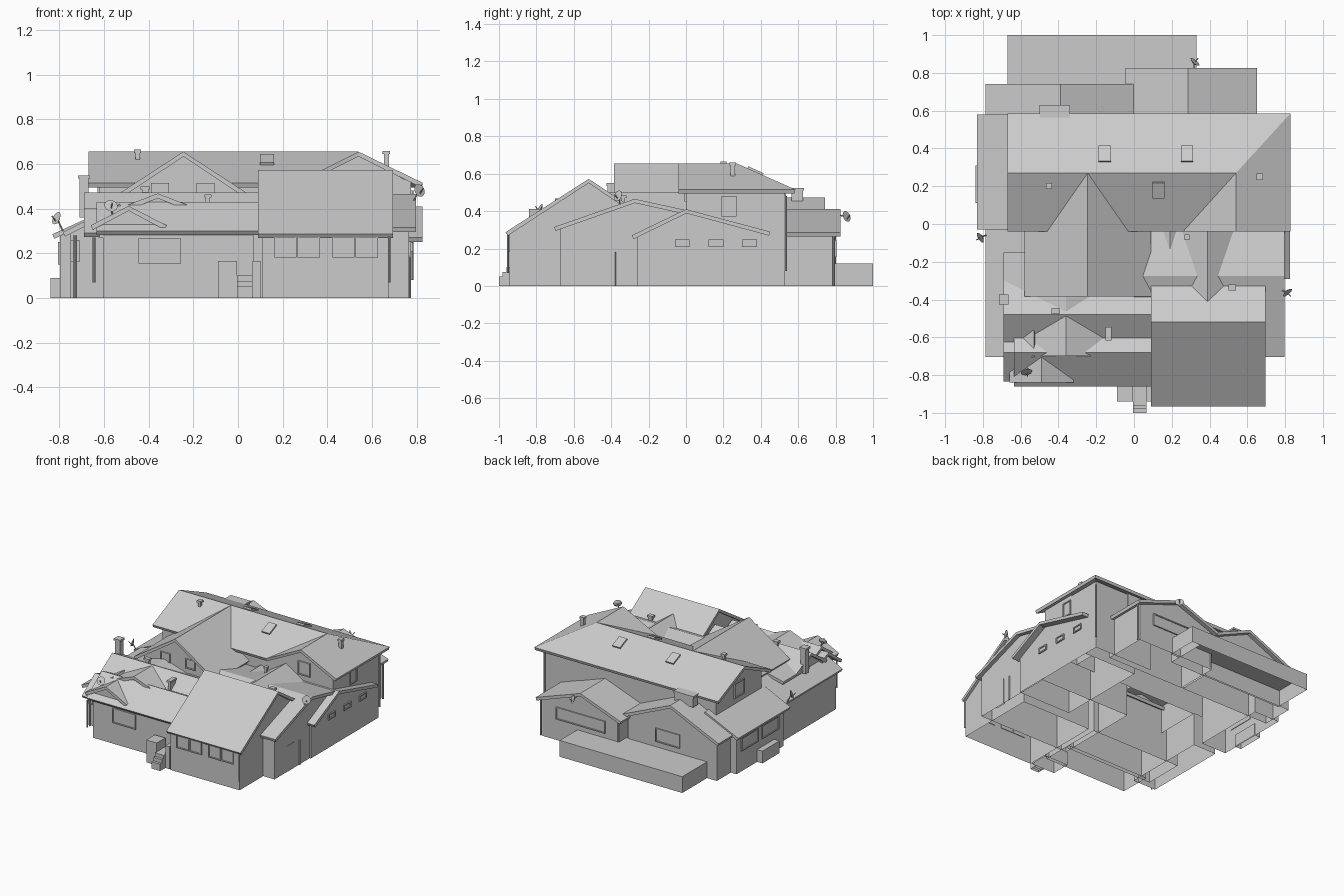
import bpy, bmesh, math
from mathutils import Vector, Matrix

if "Cube" in bpy.data.objects:
    bpy.data.objects.remove(bpy.data.objects["Cube"])

T = 0.022  # roof thickness


def mesh(name, verts, faces, thick=0.0):
    me = bpy.data.meshes.new(name)
    me.from_pydata([Vector(v) for v in verts], [], faces)
    ob = bpy.data.objects.new(name, me)
    bpy.context.collection.objects.link(ob)
    if thick:
        bm = bmesh.new()
        bm.from_mesh(me)
        bm.normal_update()
        for f in bm.faces:
            if f.normal.z < 0:
                f.normal_flip()
        bm.to_mesh(me)
        bm.free()
        s = ob.modifiers.new("thickness", 'SOLIDIFY')
        s.thickness, s.offset = thick, -1
    return ob


def box(name, x0, x1, y0, y1, z0, z1):
    """Box; those standing on the ground have no bottom, like the house walls."""
    v = [(x, y, z) for z in (z0, z1) for x, y in ((x0, y0), (x1, y0), (x1, y1), (x0, y1))]
    f = [(4, 5, 6, 7), (0, 1, 5, 4), (1, 2, 6, 5), (2, 3, 7, 6), (3, 0, 4, 7)]
    return mesh(name, v, f + ([(3, 2, 1, 0)] if z0 else []))


def place(axis, along, u, z):
    return (along, u, z) if axis == 'x' else (u, along, z)


def roof(name, axis, prof, a, b):
    """Sheet following a (u, z) profile, swept from a to b along the axis."""
    n = len(prof)
    v = [place(axis, e, u, z) for e in (a, b) for u, z in prof]
    return mesh(name, v, [(i, i + 1, n + i + 1, n + i) for i in range(n - 1)], T)


def height(prof, u):
    for (u0, z0), (u1, z1) in zip(prof, prof[1:]):
        if u0 <= u <= u1:
            return z0 + (z1 - z0) * (u - u0) / (u1 - u0)


def walls(name, axis, prof, a, b, z0=0.0, inset=0.035):
    """Open-bottomed walls whose tops follow the roof profile."""
    lo, hi = prof[0][0] + inset, prof[-1][0] - inset
    us = [lo] + [u for u, z in prof[1:-1]] + [hi]
    p = [(lo, z0)] + [(u, height(prof, u) - T * .6) for u in us] + [(hi, z0)]
    n = len(p)
    v = [place(axis, e, u, z) for e in (a, b) for u, z in p]
    return mesh(name, v, [tuple(range(n)), tuple(range(2 * n - 1, n - 1, -1)),
                          (0, n, n + 1, 1), (n - 2, 2 * n - 2, 2 * n - 1, n - 1)])


def wing(name, axis, prof, a, b, z0=0.0, inset=0.035, end=0.03):
    roof(name + "_roof", axis, prof, a, b)
    walls(name + "_walls", axis, prof, a + end, b - end, z0, inset)


# main upper storey roof with hipped right end and front gable
mesh("main_roof", [(-.67, .27, .655), (.54, .27, .655), (-.67, .585, .515), (.828, .585, .515),
                   (.828, -.04, .515), (.54, -.04, .655), (.26, -.04, .515), (-.67, -.04, .515)],
     [(0, 1, 3, 2), (1, 5, 4, 3), (0, 7, 6, 1), (1, 6, 5)], T)
main = [(-.04, .515), (.27, .655), (.58, .515)]
walls("upper_walls", 'x', main, -.62, .5, .2, .045)
walls("upper_front_gable_walls", 'y', [(.26, .515), (.54, .655), (.825, .515)], 0, .27, .2, .05)
mesh("upper_right_walls", [(x, y, z) for z in (.0, .51) for x, y in ((.775, 0), (.775, .53), (.3, .53))],
     [(0, 1, 4, 3), (1, 2, 5, 4)])

# large front gable of the upper storey
cg = [(-.58, .437), (-.245, .655), (.09, .437)]
mesh("centre_gable_roof", [(u, -.385, z) for u, z in cg] + [(-.58, 0, .437), (-.245, .27, .655), (.09, 0, .437)],
     [(0, 1, 4, 3), (1, 2, 5, 4)], T)
walls("centre_gable_walls", 'y', cg, -.345, .0, .2, .06)

# projecting front right block
wing("front_block", 'x', [(-.965, .287), (-.52, .572), (-.32, .44)], .09, .695, 0, .02, .02)

# right hand wings
wing("right_wing", 'x', [(-.705, .315), (-.275, .465), (0, .405)], .0, .797)
wing("right_rear_wing", 'x', [(-.29, .27), (0, .41), (.45, .29)], .3, .826, 0, .03, .05)
roof("cross_ridge_roof", 'y', [(.21, .385), (.39, .50), (.57, .385)], -.41, 0)
roof("small_cross_roof", 'y', [(.11, .385), (.19, .435), (.27, .385)], -.15, 0)

# front left wings: two parallel ridges with small cross gables
wing("left_wing_back", 'x', [(-.66, .355), (-.48, .472), (-.30, .385)], -.69, .1)
roof("left_link_roof", 'y', [(-.69, .385), (-.36, .464), (-.12, .39)], -.46, -.15)
wing("left_wing_front", 'x', [(-.86, .30), (-.68, .43), (-.56, .37)], -.635, .1)
roof("left_wing_corner_roof", 'x', [(-.835, .29), (-.68, .40), (-.6, .37)], -.69, -.62)
upper = [(-.55, .395), (-.36, .468), (-.17, .395)]
roof("upper_dormer_roof", 'y', upper, -.70, -.49)
walls("upper_dormer_walls", 'y', upper, -.68, -.56, .36)
lower = [(-.66, .325), (-.49, .412), (-.32, .325)]
roof("lower_dormer_roof", 'y', lower, -.84, -.69)
walls("lower_dormer_walls", 'y', lower, -.82, -.7, .27)

# left lean-to wings
wing("left_lean_to", 'y', [(-.785, .295), (-.53, .42)], -.705, -.02)
wing("left_rear_lean_to", 'y', [(-.832, .285), (-.56, .41)], -.03, .58)

# rear gables
wing("rear_left_gable", 'y', [(-.785, .295), (-.39, .472), (.01, .30)], .45, .742)
wing("rear_right_gable", 'y', [(-.045, .29), (.285, .412), (.65, .285)], .45, .825)

# patio, side box, porch with steps
box("patio", -.67, .26, .7, 1.0, 0, .12)
box("patio_end", .26, .33, .78, 1.0, 0, .12)
box("side_planter", -.84, -.79, .11, .31, 0, .09)
box("porch_floor", -.09, .1, -.94, -.8, 0, .1)
box("porch_left_wall", -.09, -.005, -.94, -.84, .1, .165)
box("porch_right_wall", .065, .1, -.94, -.84, .1, .165)
for i in range(3):
    box("step", -.005, .065, -.94 - .02 * (i + 1), -.94 - .02 * i, 0, .1 - .025 * i)

# chimneys, roof box and vents with caps
for x, y, w, d, z0, z1 in [(-.69, -.40, .04, .04, .36, .535), (.665, .25, .022, .022, .57, .645),
                           (-.45, .2, .02, .02, .6, .65), (-.135, -.58, .02, .06, .38, .45),
                           (-.415, -.46, .03, .02, .44, .485), (.52, -.335, .03, .02, .42, .47),
                           (.28, -.07, .015, .015, .4, .46), (-.42, .595, .15, .06, .44, .51)]:
    box("chimney", x - w / 2, x + w / 2, y - d / 2, y + d / 2, z0, z1)
    box("chimney_cap", x - w / 2 - .006, x + w / 2 + .006, y - d / 2 - .006, y + d / 2 + .006, z1, z1 + .014)

# skylights lying on the main roof
for x, y in [(.13, .18), (-.155, .37), (.28, .37)]:
    s = box("skylight", -.032, .032, -.045, .045, -.01, .01)
    s.location = (x, y, height(main, y) + .002)
    s.rotation_euler.x = math.atan(.45) * (1 if y < .27 else -1)


# windows: frame bars around a pane
def window(axis, face, out, u, z, w, h):
    def bar(name, u0, u1, z0, z1, d):
        a, b = sorted((face - out * .004, face + out * d))
        box(name, *((u0, u1, a, b) if axis == 'y' else (a, b, u0, u1)), z0, z1)
    bar("window_pane", u - w / 2, u + w / 2, z - h / 2, z + h / 2, .003)
    f = .008
    for s in (-1, 1):
        c = u + s * (w / 2 - f / 2)
        bar("window_frame", c - f / 2, c + f / 2, z - h / 2, z + h / 2, .009)
        c = z + s * (h / 2 - f / 2)
        bar("window_frame", u - w / 2, u + w / 2, c - f / 2, c + f / 2, .009)


for u in (.265, .525):
    for k in (-.052, .052):
        window('y', -.945, -1, u + k, .23, .1, .1)
for u in (-.35, -.145):
    window('y', -.345, -1, u, .48, .08, .07)
window('y', -.825, -1, -.35, .21, .19, .11)
window('y', -.675, -1, -.73, .21, .04, .1)
window('y', 0, -1, .54, .5, .1, .1)
for u in (-.02, .16, .34):
    window('x', .776, 1, u, .228, .08, .042)
window('x', .775, 1, .23, .425, .08, .11)
window('x', -.62, -1, .27, .48, .12, .11)
for u in (.16, .4):
    window('x', -.797, -1, u, .2, .2, .1)
window('y', .795, 1, .3, .2, .4, .09)
window('y', .712, 1, -.35, .21, .2, .1)
box("side_door", .758, .769, -.52, -.44, 0, .19)


def cone(name, centre, direction, r1, r2, depth, sides):
    me = bpy.data.meshes.new(name)
    bm = bmesh.new()
    bmesh.ops.create_cone(bm, cap_ends=True, segments=sides, radius1=r1, radius2=r2, depth=depth,
                          matrix=Matrix.Translation(centre) @ direction.to_track_quat('Z', 'Y').to_matrix().to_4x4())
    bm.to_mesh(me)
    bm.free()
    bpy.context.collection.objects.link(bpy.data.objects.new(name, me))


def pipe(name, p, q, r):
    p, q = Vector(p), Vector(q)
    cone(name, (p + q) / 2, q - p, r, r, (q - p).length, 8)


# gutter downpipes
for x, y, z0, z1 in [(-.645, -.835, .07, .27), (.677, -.952, .07, .28), (-.73, -.685, 0, .28), (.78, .535, .08, .48),
                     (.77, -.38, 0, .18), (.0, .795, .02, .28), (.63, .79, 0, .27)]:
    pipe("downpipe", (x, y, z0), (x, y, z1), .006)

# satellite dishes: shallow bowl, arm and mount
for c, d, base in [((-.81, -.07, .355), (-.8, -.5, .4), (-.785, -.06, .3)),
                   ((.81, -.36, .48), (.6, -.7, .3), (.78, -.35, .42)),
                   ((.32, .855, .37), (.6, .7, .3), (.32, .815, .38)),
                   ((-.57, -.78, .41), (.2, -.8, .5), (-.56, -.76, .36))]:
    c, d = Vector(c), Vector(d).normalized()
    cone("dish", c, d, .014, .03, .01, 16)
    pipe("dish_mount", c, base, .004)
    pipe("dish_arm", c - Vector((0, 0, .02)), c + d * .03, .003)
